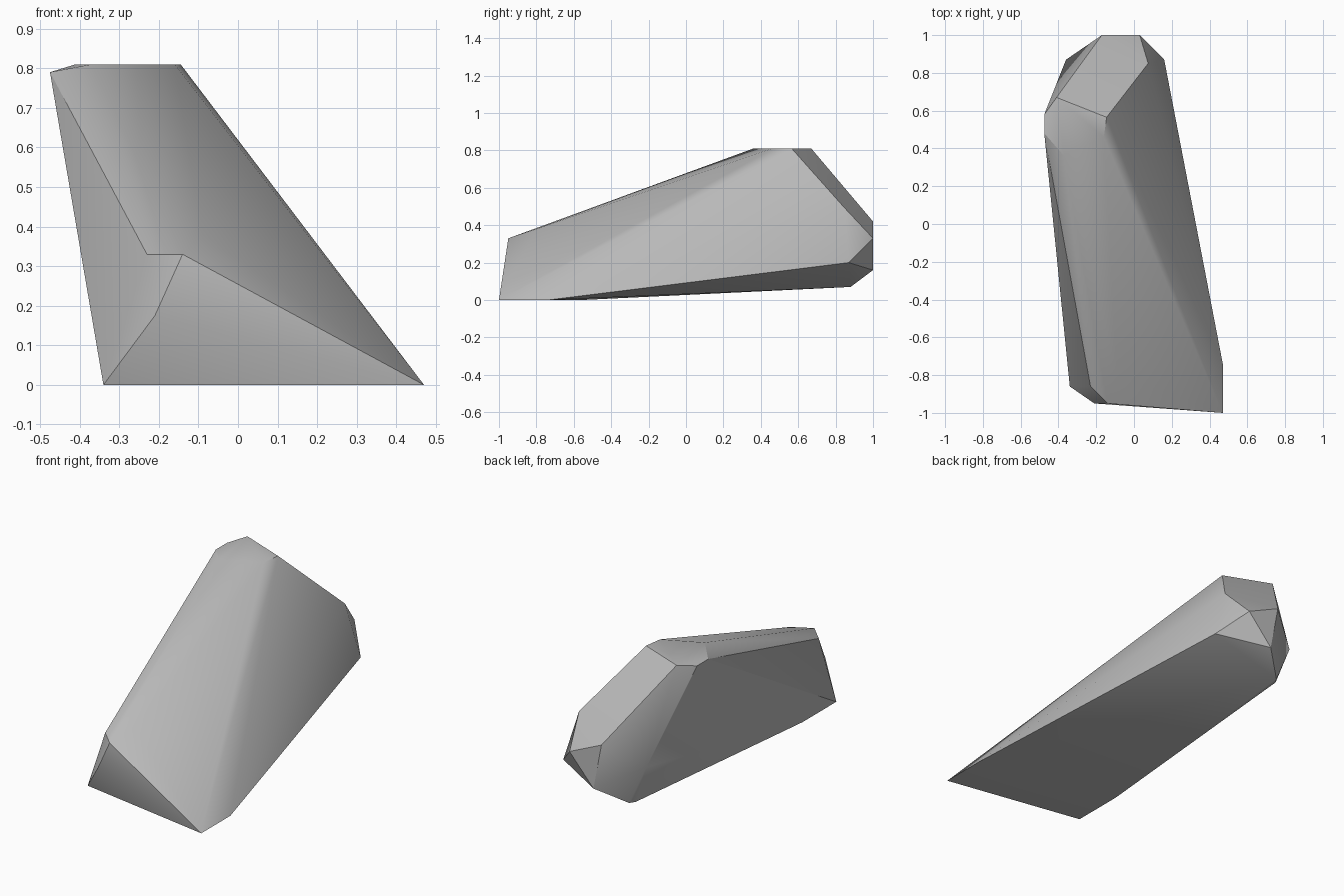
import bpy
import bmesh
from math import radians

default_cube = bpy.data.objects.get("Cube")
if default_cube:
    bpy.data.objects.remove(default_cube, do_unlink=True)


def make_material(name, colour):
    material = bpy.data.materials.new(name)
    material.use_nodes = True
    material.diffuse_color = colour
    material.node_tree.nodes["Principled BSDF"].inputs["Base Color"].default_value = colour
    return material


def chiselled_stone(name, corner_groups, material):
    """Wrap a tight convex skin around the stone's corners."""
    bm = bmesh.new()
    for corners in corner_groups:
        for corner in corners:
            bm.verts.new(corner)
    hull = bmesh.ops.convex_hull(bm, input=bm.verts[:])
    spare = [v for v in hull["geom_interior"] + hull["geom_unused"]
             if isinstance(v, bmesh.types.BMVert) and v.is_valid]
    bmesh.ops.delete(bm, geom=list(set(spare)), context="VERTS")
    # Merge the triangles of each flat facet
    bmesh.ops.dissolve_limit(bm, angle_limit=radians(1),
                             verts=bm.verts[:], edges=bm.edges[:])
    bmesh.ops.recalc_face_normals(bm, faces=bm.faces[:])
    mesh = bpy.data.meshes.new(name)
    bm.to_mesh(mesh)
    bm.free()
    mesh.materials.append(material)
    stone = bpy.data.objects.new(name, mesh)
    bpy.context.collection.objects.link(stone)
    return stone


# Flat footprint on the ground
base = [(-.34, -.86, 0), (.47, -1, 0), (.47, -.74, 0), (-.34, -.56, 0)]
# Low front nose
nose = [(-.14, -.95, .33), (-.23, -.86, .33), (-.21, -.95, .175), (-.09, -.8, .38)]
# Raised crown and its left shoulder
crown = [(-.41, .67, .81), (-.145, .565, .81), (-.16, .46, .81), (-.37, .36, .81),
         (-.475, .58, .79), (-.475, .48, .79)]
# Chipped rear end
rear = [(.075, .85, .49), (.03, 1, .33), (-.17, 1, .42), (-.12, 1, .16),
        (.16, .87, .2), (-.36, .87, .295), (-.26, .88, .07), (-.28, .85, .07)]

grey_stone = make_material("grey stone", (.5, .5, .5, 1))
rock = chiselled_stone("rock", [base, nose, crown, rear], grey_stone)

# Soft facets with crisp chipped edges
bpy.ops.object.select_all(action="DESELECT")
rock.select_set(True)
bpy.context.view_layer.objects.active = rock
bpy.ops.object.shade_smooth_by_angle(angle=radians(30))
